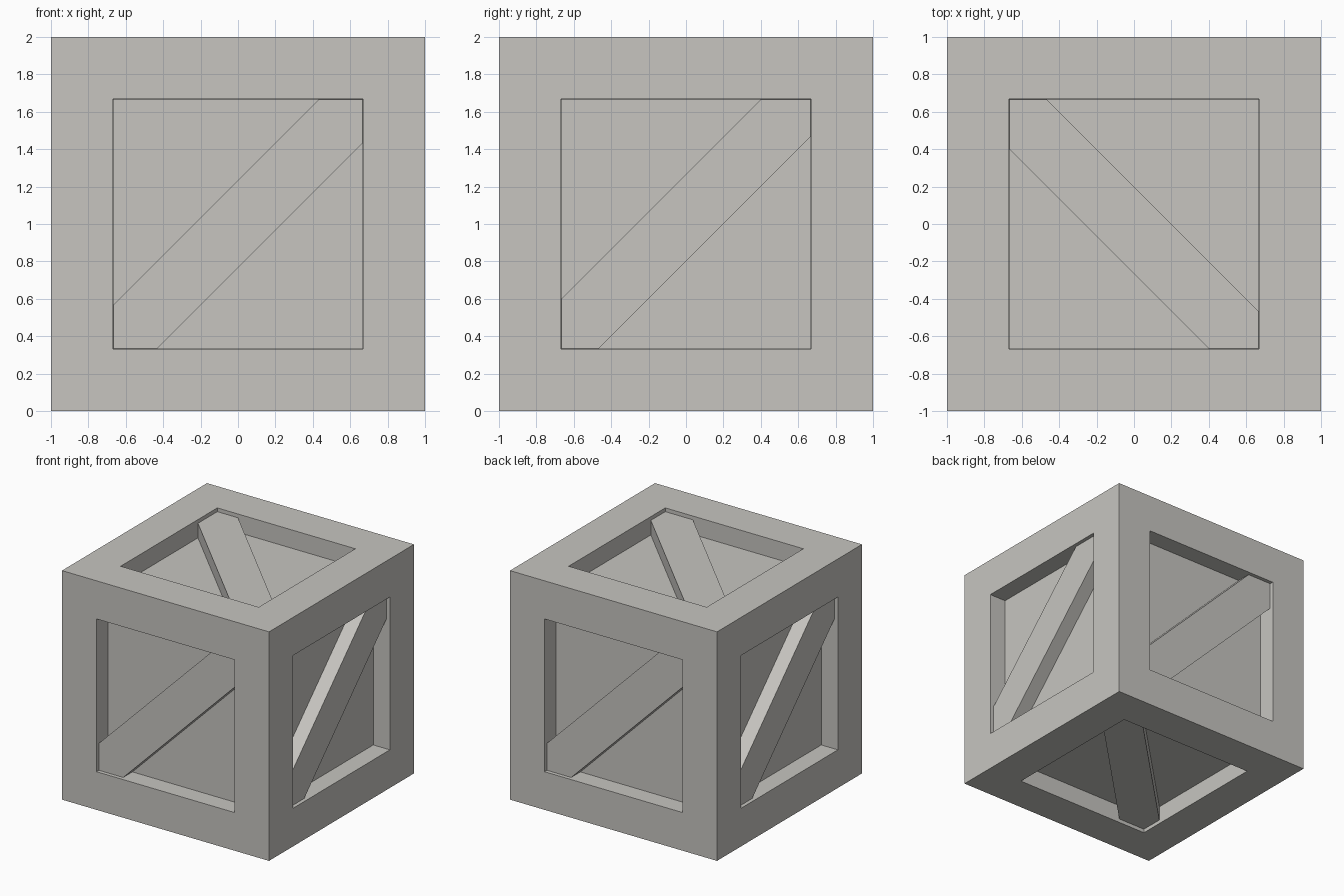
import bpy, bmesh
from mathutils import Vector

if "Cube" in bpy.data.objects:
    bpy.data.objects.remove(bpy.data.objects["Cube"])

A = 0.667        # half width of the recessed opening
RECESS = 0.16    # depth of the panel below the frame
PLANK = 0.033    # depth of the plank below the frame
MID = Vector((0, 0, 1))

grey = bpy.data.materials.new("light_grey")
grey.diffuse_color = (0.57, 0.56, 0.53, 1)
grey.use_nodes = True
grey.node_tree.nodes["Principled BSDF"].inputs["Base Color"].default_value = grey.diffuse_color


def add(name, bm):
    bmesh.ops.recalc_face_normals(bm, faces=bm.faces[:])
    me = bpy.data.meshes.new(name)
    bm.to_mesh(me)
    bm.free()
    me.materials.append(grey)
    ob = bpy.data.objects.new(name, me)
    bpy.context.collection.objects.link(ob)


# crate body: cube with a sunken panel on every side
bm = bmesh.new()
bmesh.ops.create_cube(bm, size=2)
bmesh.ops.translate(bm, verts=bm.verts[:], vec=MID)
sides = bm.faces[:]
bmesh.ops.inset_individual(bm, faces=sides, thickness=1 - A, use_even_offset=True)
bmesh.ops.inset_individual(bm, faces=sides, thickness=0.0001, depth=-RECESS,
                           use_even_offset=True)
add("crate_body", bm)


# diagonal planks, clipped to the opening; u and v are the axes of the side
def plank(name, u, v, lo, hi):
    u, v = Vector(u), Vector(v)
    n = u.cross(v)
    outline = [(-A, -A), (-A - lo, -A), (A, A + lo),
               (A, A), (A - hi, A), (-A, -A + hi)]
    bm = bmesh.new()
    face = bm.faces.new([bm.verts.new(MID + u * a + v * b + n * (1 - RECESS))
                         for a, b in outline])
    ext = bmesh.ops.extrude_face_region(bm, geom=[face], use_keep_orig=True)
    top = [g for g in ext["geom"] if isinstance(g, bmesh.types.BMVert)]
    bmesh.ops.translate(bm, verts=top, vec=n * (RECESS - PLANK))
    add(name, bm)


for s, fb, rl, tb in ((1, "front", "right", "top"), (-1, "back", "left", "bottom")):
    plank(fb + "_plank", (s, 0, 0), (0, 0, 1), -0.235, 0.235)
    plank(rl + "_plank", (0, s, 0), (0, 0, 1), -0.2, 0.267)
    plank(tb + "_plank", (0, -1, 0), (s, 0, 0), -0.267, 0.2)
